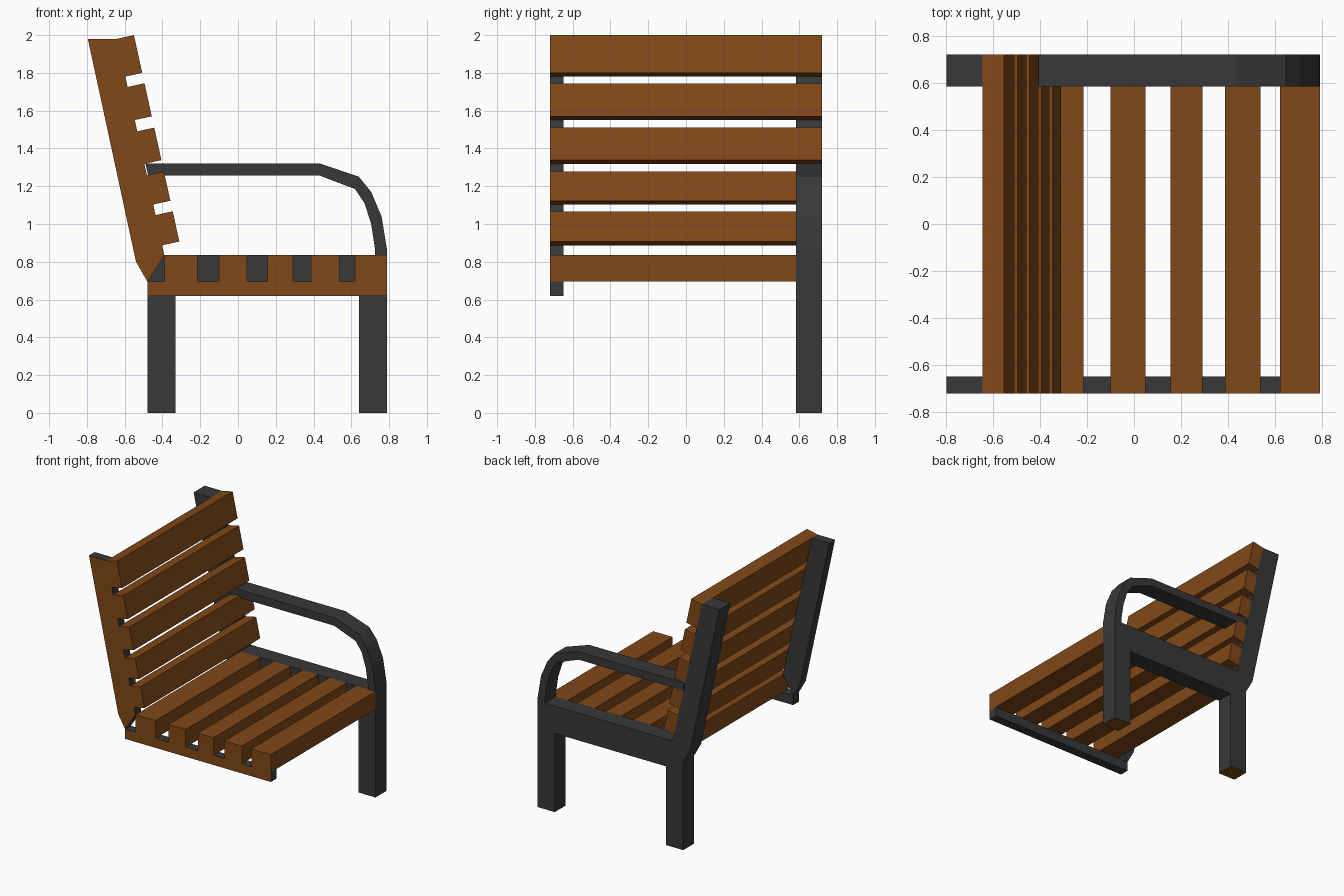
import bpy, bmesh
from mathutils import Vector

if "Cube" in bpy.data.objects:
    bpy.data.objects.remove(bpy.data.objects["Cube"])


def material(name, rgb):
    m = bpy.data.materials.new(name)
    m.diffuse_color = (*rgb, 1)
    m.use_nodes = True
    m.node_tree.nodes["Principled BSDF"].inputs["Base Color"].default_value = m.diffuse_color
    return m


WOOD = material("wood", (0.22, 0.065, 0.009))
IRON = material("dark_iron", (0.04, 0.04, 0.04))


def extrude_profile(name, points, y0, y1, mat, cut_faces=False):
    """Extrude an x-z outline along y; cut_faces paints open ends and soles as wood."""
    bm = bmesh.new()
    face = bm.faces.new([bm.verts.new((x, y0, z)) for x, z in points])
    ext = bmesh.ops.extrude_face_region(bm, geom=[face], use_keep_orig=True)
    verts = [g for g in ext["geom"] if isinstance(g, bmesh.types.BMVert)]
    bmesh.ops.translate(bm, verts=verts, vec=(0, y1 - y0, 0))
    bmesh.ops.recalc_face_normals(bm, faces=bm.faces)
    mesh = bpy.data.meshes.new(name)
    mesh.materials.append(mat)
    if cut_faces:
        mesh.materials.append(WOOD)
        for f in bm.faces:
            c = f.calc_center_median()
            if all(abs(v.co.y + 0.72) < 1e-4 for v in f.verts) or c.z < 0.001:
                f.material_index = 1
    bm.to_mesh(mesh)
    bm.free()
    obj = bpy.data.objects.new(name, mesh)
    bpy.context.collection.objects.link(obj)
    return obj


def rect(x0, x1, z0, z1):
    return [(x0, z0), (x1, z0), (x1, z1), (x0, z1)]


L, R = -0.72, 0.72      # outer limits in y
FRAME_Y = 0.583         # inner face of the full side frame
RAIL_Y = -0.648         # inner face of the cut-off middle frame

# Full side frame: back post, seat rail and both legs in one outline
extrude_profile("side_frame", [
    (-0.795, 1.98), (-0.64, 1.98), (-0.39, 0.835), (0.79, 0.835),
    (0.79, 0), (0.64, 0), (0.64, 0.62), (-0.33, 0.62),
    (-0.33, 0), (-0.48, 0), (-0.48, 0.695), (-0.54, 0.80)],
    FRAME_Y, R, IRON, True)

# Armrest curving down into the front leg
extrude_profile("armrest", [
    (-0.49, 1.32), (0.435, 1.32), (0.64, 1.25), (0.705, 1.17), (0.76, 1.04),
    (0.788, 0.87), (0.79, 0.83), (0.725, 0.83), (0.725, 0.87), (0.705, 1.0),
    (0.67, 1.11), (0.62, 1.185), (0.43, 1.257), (-0.476, 1.257)],
    FRAME_Y, R, IRON)

# Cut-off middle frame
extrude_profile("middle_back_post", [
    (-0.795, 1.98), (-0.64, 1.98), (-0.39, 0.835), (-0.48, 0.695), (-0.54, 0.80)],
    L, RAIL_Y, IRON, True)
extrude_profile("middle_seat_rail", rect(-0.48, 0.79, 0.62, 0.695), L, RAIL_Y, IRON, True)

# Seat slats
for i, (x0, x1) in enumerate([(-0.388, -0.215), (-0.10, 0.048), (0.155, 0.29),
                              (0.387, 0.537), (0.62, 0.79)]):
    extrude_profile(f"seat_slat_{i + 1}", rect(x0, x1, 0.695, 0.835), L, FRAME_Y, WOOD)

# Back slats, tilted along the post's front edge
depth = Vector((-0.092, -0.02))
for i, (top, bottom) in enumerate([(2.0, 1.80), (1.745, 1.57), (1.51, 1.338),
                                   (1.277, 1.123), (1.067, 0.907)]):
    a, b = (Vector((-0.551 + (2.0 - z) * 0.22, z)) for z in (top, bottom))
    extrude_profile(f"back_slat_{i + 1}", [tuple(p) for p in (a, b, b + depth, a + depth)],
                    L, R, WOOD)
